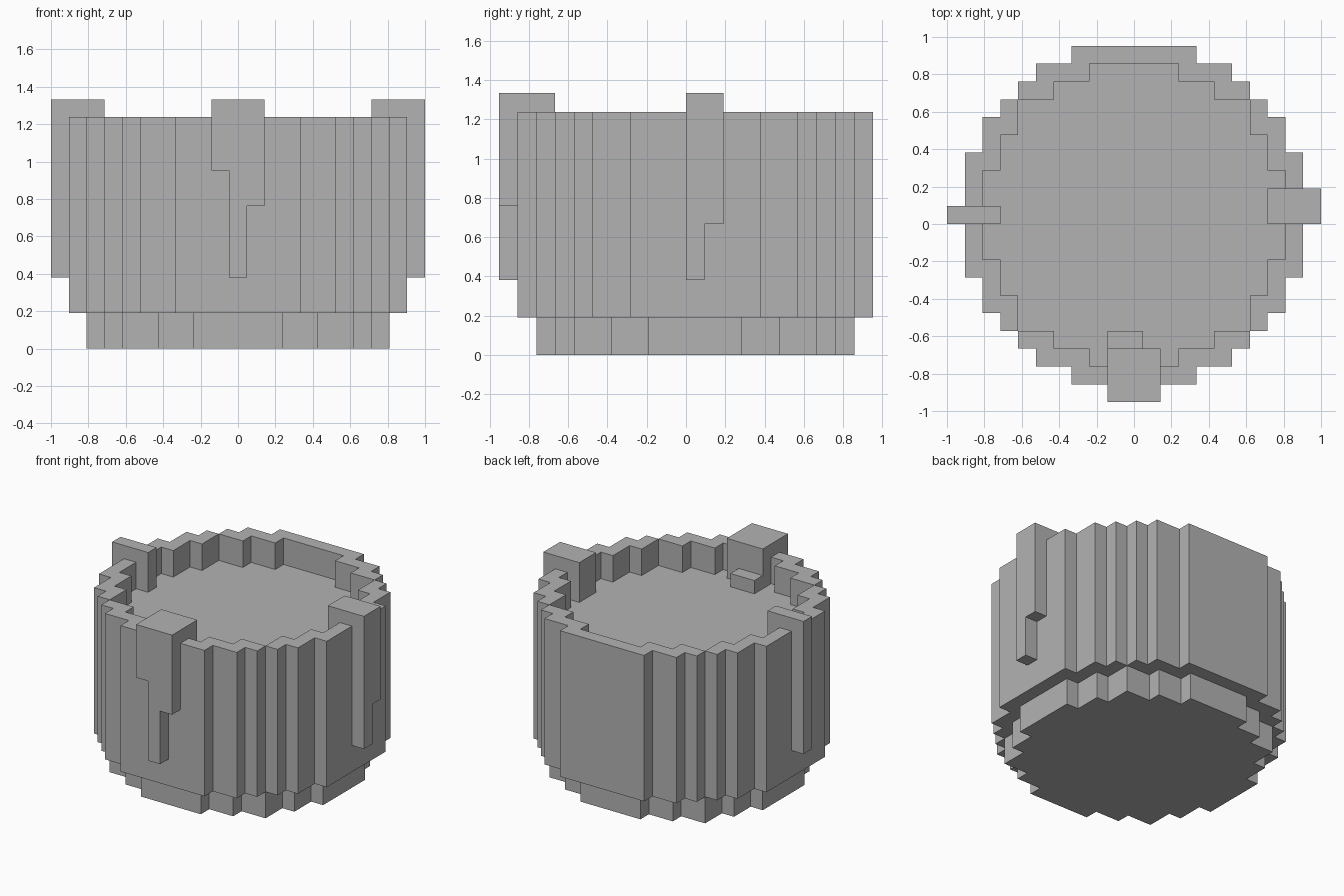
import bpy
import bmesh
from math import pi
from mathutils import Matrix, Vector

cube = bpy.data.objects.get("Cube")
if cube:
    bpy.data.objects.remove(cube, do_unlink=True)

U = 2 / 21                              # one block
CENTRE = Matrix.Translation((0, U / 2, 0))

grey = bpy.data.materials.new("plain_grey")
grey.use_nodes = True
COLOUR = (0.45, 0.45, 0.45, 1)
grey.diffuse_color = COLOUR
grey.node_tree.nodes["Principled BSDF"].inputs["Base Color"].default_value = COLOUR


def add_prism(bm, points, offset):
    """Extrude a flat outline of block coordinates by an offset."""
    face = bm.faces.new([bm.verts.new(Vector(p) * U) for p in points])
    new = bmesh.ops.extrude_face_region(bm, geom=[face], use_keep_orig=True)["geom"]
    verts = [v for v in new if isinstance(v, bmesh.types.BMVert)]
    bmesh.ops.translate(bm, verts=verts, vec=Vector(offset) * U)


def finish(bm, name, matrix):
    bmesh.ops.recalc_face_normals(bm, faces=bm.faces)
    bm.transform(matrix)
    mesh = bpy.data.meshes.new(name)
    bm.to_mesh(mesh)
    bm.free()
    mesh.materials.append(grey)
    obj = bpy.data.objects.new(name, mesh)
    bpy.context.collection.objects.link(obj)


def mirrored(half):
    """Complete a left half arc with its mirror image."""
    return half + [(-x, y) for x, y in reversed(half)]


def turn(angle):
    return Matrix.Rotation(angle, 4, "Z")


# Stepped arcs of one quarter of the pot, from corner to corner
inner = mirrored([(-6.5, 6.5), (-4.5, 6.5), (-4.5, 7.5), (-2.5, 7.5), (-2.5, 8.5)])
outer = mirrored([(-6.5, 6.5), (-6.5, 7.5), (-5.5, 7.5), (-5.5, 8.5), (-3.5, 8.5), (-3.5, 9.5)])

# Foot and filling: one stepped core
ring = []
for i in range(4):
    ring += [turn(-i * pi / 2) @ Vector((x, y, 0)) for x, y in inner[:-1]]
bm = bmesh.new()
add_prism(bm, ring, (0, 0, 11))
finish(bm, "foot_and_filling", CENTRE)

# Four stepped wall sections standing above the filling
wall = outer + inner[-2:0:-1]
for i, side in enumerate(("back", "right", "front", "left")):
    bm = bmesh.new()
    add_prism(bm, [(x, y, 2) for x, y in wall], (0, 0, 11))
    finish(bm, side + "_wall", CENTRE @ turn(i * pi / 2))


# Drips hooked over the rim, one column per lower end
def drip(name, start, reach, lows, angle):
    bm = bmesh.new()
    for i, low in enumerate(lows):
        hook = [(0, low), (0, 14), (3, 14), (3, 11), (2, 11), (2, 13), (1, 13), (1, low)]
        add_prism(bm, [(start + i, d - reach, z) for d, z in hook], (1, 0, 0))
    finish(bm, name, turn(angle))


drip("front_drip", -1.5, 10, (10, 4, 8), 0)
drip("left_drip", 0, 10.5, (4, 7), pi / 2)
drip("right_drip", -1, 10.5, (4,), -pi / 2)

# Low lump on the filling behind the front drip
bm = bmesh.new()
add_prism(bm, [(-1.5, -7, 11), (0.5, -7, 11), (0.5, -6, 11), (-1.5, -6, 11)], (0, 0, 1))
finish(bm, "front_drip_lump", Matrix())
